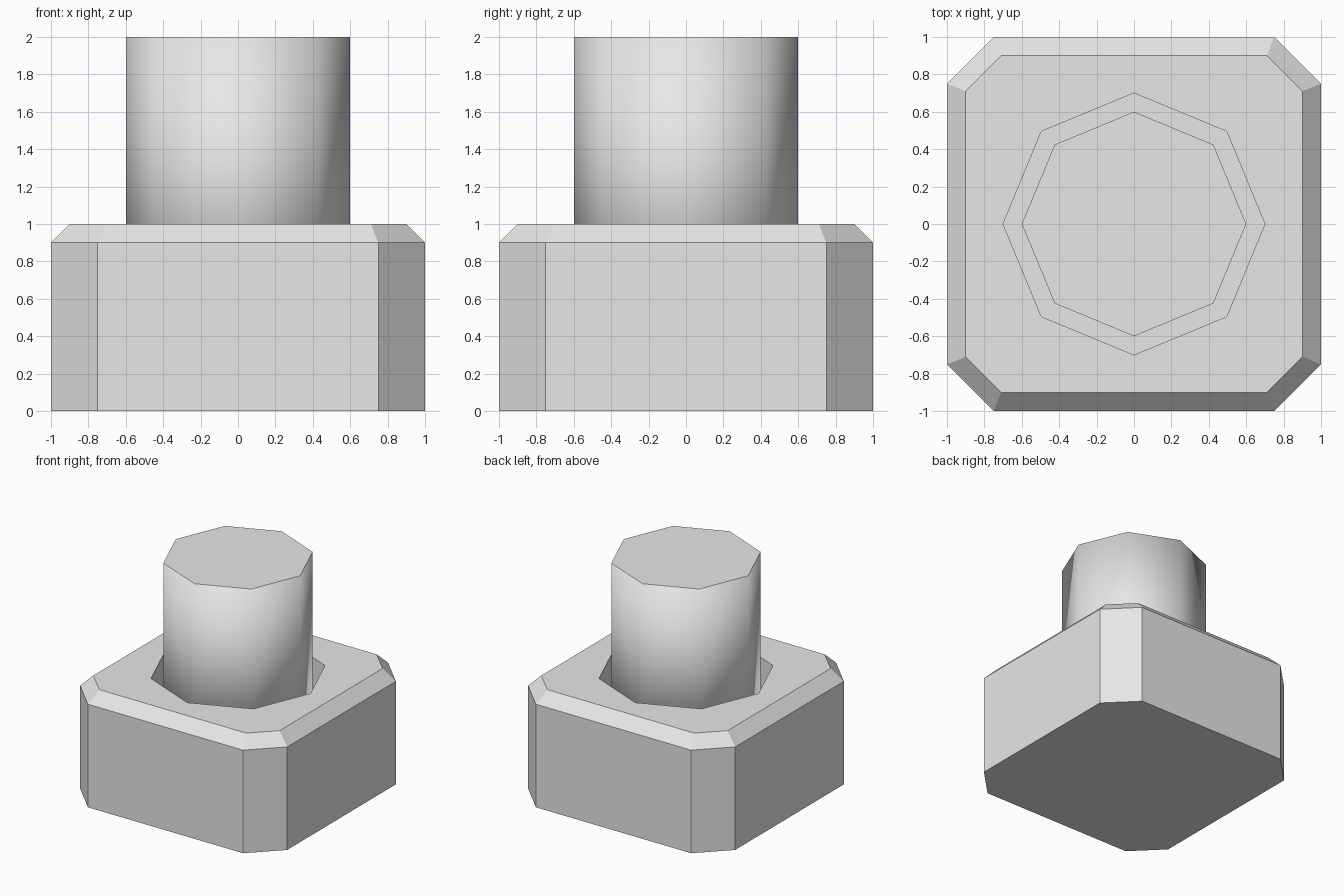
import bpy
import math

if "Cube" in bpy.data.objects:
    bpy.data.objects.remove(bpy.data.objects["Cube"])

grey = bpy.data.materials.new("light grey")
grey.diffuse_color = (0.8, 0.8, 0.8, 1)
grey.use_nodes = True
grey.node_tree.nodes["Principled BSDF"].inputs["Base Color"].default_value = grey.diffuse_color


def make_object(name, verts, faces):
    mesh = bpy.data.meshes.new(name)
    mesh.from_pydata(verts, [], faces)
    mesh.materials.append(grey)
    obj = bpy.data.objects.new(name, mesh)
    bpy.context.collection.objects.link(obj)
    return obj


def octagon(radius, z):
    return [(radius * math.cos(i * math.pi / 4), radius * math.sin(i * math.pi / 4), z)
            for i in range(8)]


def cut_square(half, flat, z):
    """Square with cut corners, starting on the right side and going round."""
    ring = []
    for i in range(4):
        c, s = round(math.cos(i * math.pi / 2)), round(math.sin(i * math.pi / 2))
        for t in (-flat, flat):
            ring.append((half * c - t * s, half * s + t * c, z))
    return ring


def skin(rings):
    """Join eight-sided rings in order and cap both ends."""
    verts = [v for ring in rings for v in ring]
    faces = [(r * 8 + i, r * 8 + (i + 1) % 8, r * 8 + 8 + (i + 1) % 8, r * 8 + 8 + i)
             for r in range(len(rings) - 1) for i in range(8)]
    last = len(verts) - 8
    faces.append(tuple(reversed(range(8))))
    faces.append(tuple(range(last, last + 8)))
    return verts, faces


# Chamfered base block
base = make_object("base_block", *skin([
    cut_square(1.0, 0.75, 0.0),
    cut_square(1.0, 0.75, 0.9),
    cut_square(0.9, 0.71, 1.0),
]))

# Octagonal socket cut into the top of the base
cutter = make_object("socket_cutter", *skin([octagon(0.7, 0.5), octagon(0.7, 1.3)]))
cutter.hide_render = True
cutter.hide_set(True)
cut = base.modifiers.new("socket", 'BOOLEAN')
cut.operation = 'DIFFERENCE'
cut.solver = 'EXACT'
cut.object = cutter

# Post standing in the socket: soft sides, flat ends
post = make_object("post", *skin([octagon(0.6, 0.5), octagon(0.6, 2.0)]))
mesh = post.data
soft = [v.normal.copy() for v in mesh.vertices]
mesh.shade_smooth()
normals = []
for face in mesh.polygons:
    for v in face.vertices:
        normals.append(soft[v] if len(face.vertices) == 4 else face.normal.copy())
mesh.normals_split_custom_set(normals)
